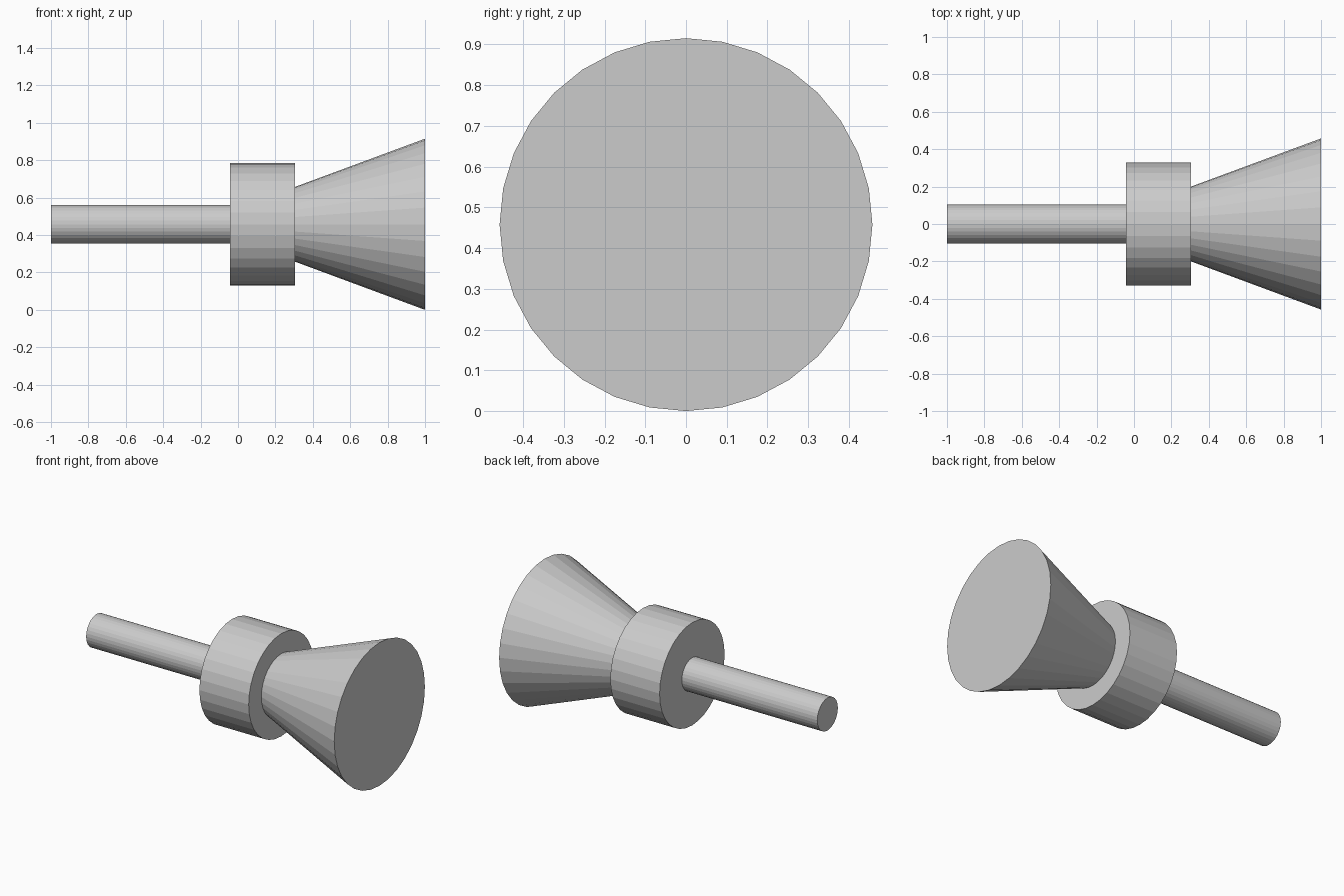
import bpy, math

if "Cube" in bpy.data.objects:
    bpy.data.objects.remove(bpy.data.objects["Cube"])

AXIS_Z = 0.4575
SIDES = 32


def turned_part(name, x0, x1, r0, r1):
    """Capped cylinder or cone frustum lying along x."""
    bpy.ops.mesh.primitive_cone_add(
        vertices=SIDES, radius1=r0, radius2=r1, depth=x1 - x0,
        location=((x0 + x1) / 2, 0, AXIS_Z), rotation=(0, math.pi / 2, 0))
    obj = bpy.context.object
    obj.name = name
    return obj


# Thin rod, thick collar and flared end, left to right
turned_part("shaft", -1.0, -0.043, 0.104, 0.104)
turned_part("collar", -0.043, 0.305, 0.328, 0.328)
turned_part("flared_end", 0.305, 1.0, 0.2, 0.4575)
